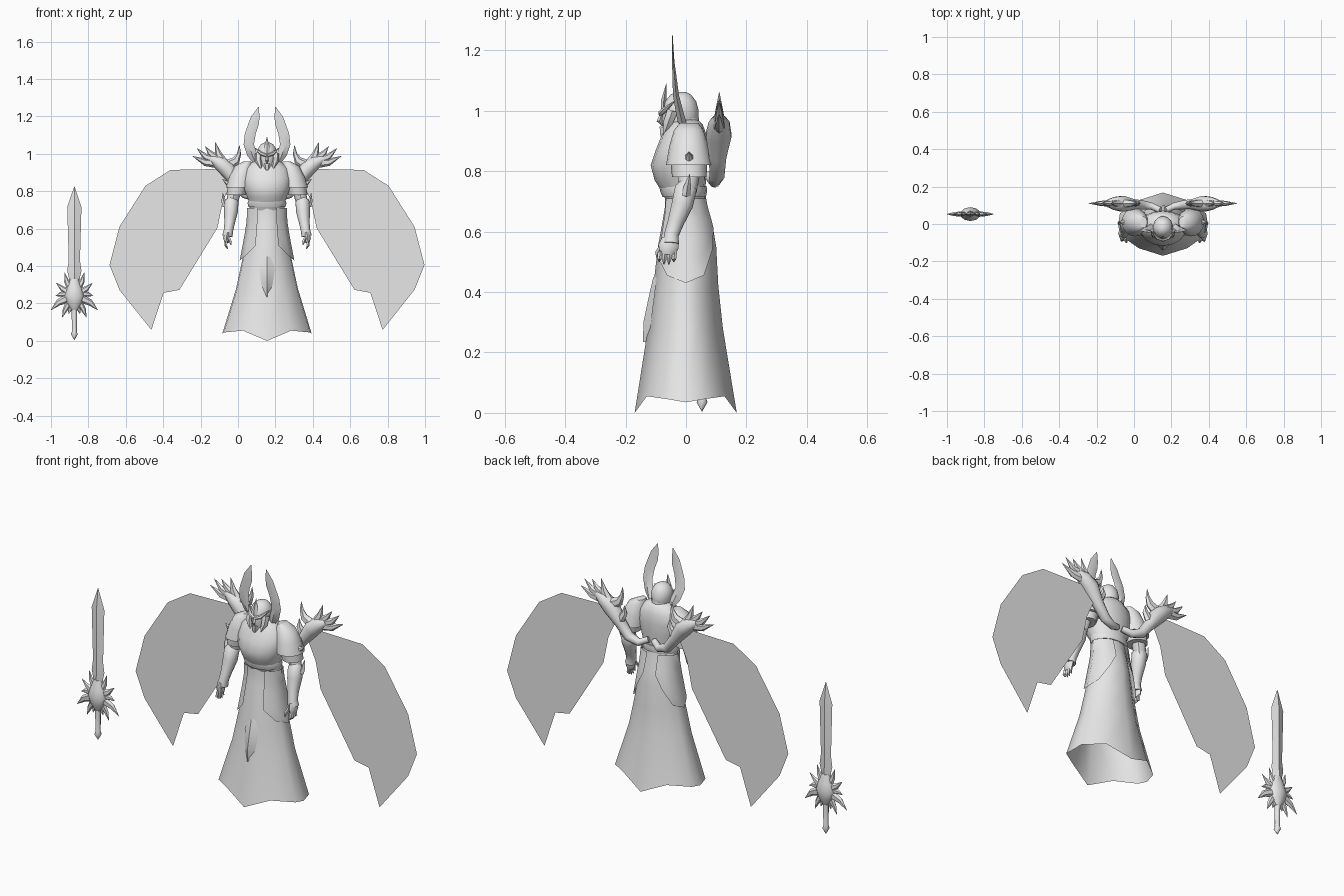
import bpy, bmesh, math
from mathutils import Vector

FIG_X, SWORD_X = 0.155, -0.875

grey = bpy.data.materials.new("plain grey")
grey.diffuse_color = (0.8, 0.8, 0.8, 1)


def make(name, verts, faces, x0=FIG_X, mirror=False, angle=45):
    """Mesh object, optionally with a copy mirrored across its own x = 0."""
    verts = [tuple(v) for v in verts]
    if mirror:
        n = len(verts)
        verts += [(-x, y, z) for x, y, z in verts]
        faces = faces + [[i + n for i in reversed(f)] for f in faces]
    me = bpy.data.meshes.new(name)
    me.from_pydata(verts, [], faces)
    bm = bmesh.new()
    bm.from_mesh(me)
    bmesh.ops.recalc_face_normals(bm, faces=bm.faces)
    bm.to_mesh(me)
    bm.free()
    me.shade_smooth()
    me.set_sharp_from_angle(angle=math.radians(angle))
    me.materials.append(grey)
    ob = bpy.data.objects.new(name, me)
    ob.location.x = x0
    bpy.context.collection.objects.link(ob)
    return ob


def loft(name, rings, closed=True, caps=True, **kw):
    n = len(rings[0])
    verts = [p for r in rings for p in r]
    faces = []
    for i in range(len(rings) - 1):
        for j in range(n if closed else n - 1):
            k = (j + 1) % n
            faces.append([i * n + j, i * n + k, (i + 1) * n + k, (i + 1) * n + j])
    if caps and closed:
        faces += [list(range(n)), list(range(len(verts) - n, len(verts)))]
    return make(name, verts, faces, **kw)


def body(name, rows, n=16, **kw):
    """Stack of ellipses: rows of (z, centre x, half width, front y, back y)."""
    rings = []
    for z, cx, rx, yf, yb in rows:
        c, r = (yf + yb) / 2, (yb - yf) / 2
        rings.append([(cx + rx * math.sin(a), c - r * math.cos(a), z)
                      for a in (2 * math.pi * j / n for j in range(n))])
    return loft(name, rings, **kw)


def tube(name, path, n=8, fy=1.0, **kw):
    """Swept limb or spike: path of (x, y, z, radius), fy scales its depth."""
    pts = [Vector(p[:3]) for p in path]
    rings = []
    for i, p in enumerate(pts):
        t = (pts[min(i + 1, len(pts) - 1)] - pts[max(i - 1, 0)]).normalized()
        u = t.cross(Vector((0, 1, 0))).normalized()
        v = u.cross(t)
        r = path[i][3]
        rings.append([p + u * r * math.cos(a) + v * r * fy * math.sin(a)
                      for a in (2 * math.pi * j / n for j in range(n))])
    return loft(name, rings, **kw)


# Robe: open twelve-sided skirt with a pointed hem
half = [(0, -1), (.54, -.76), (.96, -.34), (1, 0), (.96, .34), (.54, .76), (0, 1)]
section = half + [(-x, y) for x, y in half[5:0:-1]]
hem = [0, .055, .045, .035, .045, .055, 0]
hem += hem[5:0:-1]
robe = [(0, .24, -.17, .168), (.28, .165, -.126, .122), (.42, .135, -.108, .107),
        (.55, .11, -.093, .1), (.62, .098, -.08, .088), (.68, .091, -.07, .07),
        (.73, .096, -.068, .06)]


def robe_at(z):
    for a, b in zip(robe, robe[1:]):
        if z <= b[0]:
            t = (z - a[0]) / (b[0] - a[0])
            return [a[i] + t * (b[i] - a[i]) for i in (1, 2, 3)]
    return robe[-1][1:]


rings = []
for i, (z, rx, yf, yb) in enumerate(robe):
    c, r = (yf + yb) / 2, (yb - yf) / 2
    rings.append([(rx * x, c + r * y, hem[j] if i == 0 else z)
                  for j, (x, y) in enumerate(section)])
loft("robe", rings, caps=False)

# Hip panels: pointed flaps over each side of the robe
cols = [(-62, .51), (-35, .455), (0, .43), (32, .455), (55, .54), (72, .61)]
rings = []
for k in range(5):
    ring = []
    for deg, low in cols:
        z = .71 + (low - .71) * k / 4
        rx, yf, yb = robe_at(z)
        a = math.radians(deg)
        ring.append(((rx + .013) * math.cos(a),
                     (yf + yb) / 2 + ((yb - yf) / 2 + .006) * math.sin(a), z))
    rings.append(ring)
loft("hip_panels", rings, closed=False, mirror=True)

# Front tabard: ridged diamond hanging down the robe
rows = [(.45, .018, -.108), (.39, .042, -.122), (.3, .03, -.141), (.235, .003, -.142)]
loft("tabard", [[(-w, robe_at(z)[1] + .008, z), (0, y, z), (w, robe_at(z)[1] + .008, z)]
                for z, w, y in rows], closed=False, angle=30)

# Torso, belt, neck
body("torso", [(.69, 0, .086, -.06, .058), (.74, 0, .096, -.085, .063),
               (.77, 0, .106, -.104, .067), (.82, 0, .125, -.117, .07),
               (.87, 0, .132, -.1, .072), (.92, 0, .118, -.08, .068),
               (.955, 0, .08, -.06, .055), (.97, 0, .045, -.045, .04)])
body("belt", [(.715, 0, .098, -.078, .066), (.735, 0, .104, -.086, .07), (.75, 0, .1, -.088, .068)])
body("neck", [(.9, 0, .05, -.055, .05), (.98, 0, .042, -.04, .042)], n=12)

# Head: helmet, brow crest, cheek guards, nose guard, chin point
body("helmet", [(.915, 0, .026, -.07, -.01), (.935, 0, .04, -.076, .03), (.97, 0, .05, -.08, .042),
                (1.0, 0, .054, -.078, .042), (1.03, 0, .049, -.07, .034),
                (1.052, 0, .032, -.052, .018), (1.062, 0, .01, -.035, 0)], n=14)
tube("brow_crest", [(0, -.075, .99, .012), (0, -.074, 1.03, .016), (0, -.065, 1.09, .001)], n=4, fy=.6)
tube("brow_ridges", [(0, -.084, .99, .009), (.03, -.074, 1.0, .01), (.062, -.04, 1.03, .002)],
     n=6, mirror=True)
tube("cheek_guards", [(.045, -.045, 1.0, .02), (.045, -.06, .96, .018), (.03, -.075, .915, .002)],
     n=6, mirror=True)
tube("nose_guard", [(0, -.078, .995, .006), (0, -.088, .965, .009), (0, -.078, .95, .002)], n=4)
tube("chin_point", [(0, -.07, .945, .02), (0, -.074, .92, .014), (0, -.075, .895, .001)], n=6)

# Horns: tall thin curved blades
horn = [(.95, .075, .045, -.01, .014), (.99, .105, .05, -.02, .013), (1.05, .125, .07, -.033, .01),
        (1.11, .118, .06, -.038, .007), (1.16, .1, .043, -.042, .004), (1.2, .085, .04, -.044, .003),
        (1.25, .047, .044, -.045, .001)]
loft("horns", [[(o, y, z), ((o + i) / 2, y - t, z), (i, y, z), ((o + i) / 2, y + t, z)]
               for z, o, i, y, t in horn], mirror=True)

# Shoulder armour and arms
body("shoulder_guards", [(.96, .105, .02, -.02, .04), (.935, .125, .048, -.04, .058),
                         (.88, .138, .064, -.056, .074), (.82, .15, .07, -.066, .086)],
     mirror=True)
body("shoulder_bands", [(.835, .152, .056, -.052, .07), (.78, .165, .052, -.046, .068)],
     n=12, mirror=True)
tube("shoulder_spikes", [(.19, .01, .85, .02), (.215, .01, .845, .013), (.238, .01, .865, .001)],
     n=6, mirror=True)
tube("upper_arms", [(.15, .01, .86, .035), (.178, .01, .78, .034), (.188, .005, .73, .03)], mirror=True)
tube("forearms", [(.188, .005, .775, .012), (.19, 0, .745, .038), (.193, -.012, .69, .037),
                  (.2, -.034, .63, .028), (.206, -.048, .59, .025), (.212, -.05, .56, .028)],
     n=10, mirror=True)
tube("elbow_points", [(.222, .0, .72, .016), (.232, .005, .75, .012), (.236, .012, .79, .001)],
     n=4, mirror=True)

# Hands: flat palm, four fingers and a thumb
tube("palms", [(.212, -.052, .575, .014), (.218, -.058, .55, .017), (.215, -.06, .525, .012)],
     fy=2, mirror=True)
for k in range(4):
    y = -.085 + .016 * k
    tube("finger", [(.216, y, .535, .008), (.22, y - .003, .51, .008),
                    (.21, y - .004, .488 + .008 * abs(k - 1.5), .002)], n=5, mirror=True)
tube("thumbs", [(.205, -.08, .555, .008), (.195, -.095, .53, .008), (.193, -.096, .512, .002)],
     n=5, mirror=True)

# Wing limbs rising from the back, ending in claws
tube("wing_limbs", [(.015, .075, .785, .016), (.06, .095, .765, .02), (.115, .102, .785, .026),
                    (.165, .105, .85, .03), (.215, .108, .92, .044), (.26, .11, .955, .036),
                    (.3, .11, .975, .018)], n=10, mirror=True)
claws = [[(.26, .95, .028), (.33, .955, .02), (.398, .988, .001)],
         [(.27, .965, .026), (.33, .985, .017), (.375, 1.03, .001)],
         [(.26, .97, .024), (.305, 1.005, .014), (.33, 1.04, .001)],
         [(.235, .95, .03), (.26, 1.0, .018), (.277, 1.062, .001)],
         [(.21, .94, .03), (.165, .965, .022), (.15, 1.0, .012), (.147, 1.045, .001)],
         [(.16, .87, .024), (.135, .91, .016), (.135, .95, .001)]]
for c in claws:
    tube("claw", [(x, .11, z, r) for x, z, r in c], n=6, fy=.8, mirror=True)

# Wing membranes: single flat sheets
outline = [(.22, .92), (.516, .914), (.65, .829), (.789, .61), (.842, .406), (.789, .273),
           (.618, .059), (.553, .257), (.468, .273), (.265, .604), (.235, .75), (.18, .87)]
make("wings", [(x, .106, z) for x, z in outline], [list(range(len(outline)))], mirror=True)

# Sword: diamond blade, grip, round guard with radiating spikes
SY = .053
blade = [(.26, .026, .016), (.34, .03, .016), (.375, .038, .014), (.43, .03, .014),
         (.715, .038, .013), (.825, .001, .001)]
loft("sword_blade", [[(w, SY, z), (0, SY - t, z), (-w, SY, z), (0, SY + t, z)] for z, w, t in blade],
     x0=SWORD_X, angle=20)
tube("sword_grip", [(0, SY, .005, .001), (0, SY, .035, .018), (0, SY, .05, .013), (0, SY, .2, .015)],
     x0=SWORD_X)
body("sword_guard", [(.165, 0, .016, SY - .014, SY + .014), (.2, 0, .042, SY - .03, SY + .03),
                     (.24, 0, .055, SY - .037, SY + .037), (.28, 0, .042, SY - .03, SY + .03),
                     (.33, 0, .022, SY - .016, SY + .016)], n=10, x0=SWORD_X)
spikes = [[(.03, .23, .026), (.085, .205, .017), (.125, .165, .001)],
          [(.03, .25, .02), (.075, .25, .012), (.1, .24, .001)],
          [(.03, .26, .022), (.065, .28, .014), (.097, .31, .001)],
          [(.02, .28, .02), (.042, .32, .013), (.052, .365, .001)],
          [(.025, .21, .02), (.05, .165, .013), (.065, .125, .001)],
          [(.015, .2, .014), (.025, .165, .01), (.03, .145, .001)]]
for s in spikes:
    tube("guard_spike", [(x, SY, z, r) for x, z, r in s], n=6, fy=.7, mirror=True, x0=SWORD_X)
